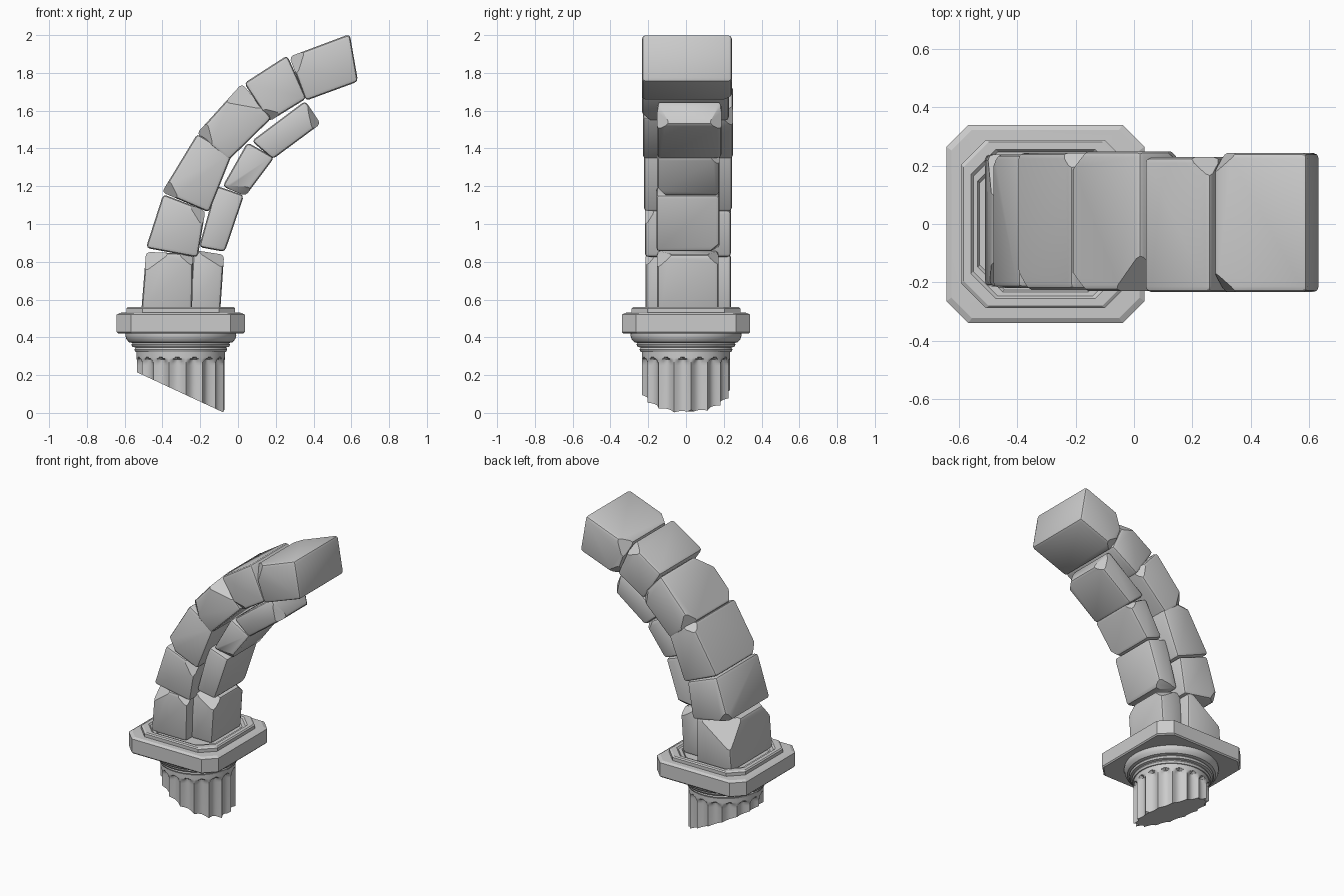
import bpy, bmesh
from math import sin, cos, pi, sqrt
from mathutils import Vector

if "Cube" in bpy.data.objects:
    bpy.data.objects.remove(bpy.data.objects["Cube"])

CX = -0.303  # column axis


def finish(name, bm, angle=0.5):
    bmesh.ops.recalc_face_normals(bm, faces=bm.faces)
    me = bpy.data.meshes.new(name)
    bm.to_mesh(me)
    bm.free()
    ob = bpy.data.objects.new(name, me)
    bpy.context.collection.objects.link(ob)
    bpy.ops.object.select_all(action='DESELECT')
    ob.select_set(True)
    bpy.context.view_layer.objects.active = ob
    bpy.ops.object.shade_smooth_by_angle(angle=angle)
    return ob


def cut(bm, point, normal):
    bmesh.ops.bisect_plane(bm, geom=bm.verts[:] + bm.edges[:] + bm.faces[:],
                           plane_co=point, plane_no=normal, clear_outer=True)
    bmesh.ops.holes_fill(bm, edges=[e for e in bm.edges if e.is_boundary])


def loft(rings):
    bm = bmesh.new()
    vs = [[bm.verts.new(p) for p in ring] for ring in rings]
    n = len(vs[0])
    for a, b in zip(vs, vs[1:]):
        for i in range(n):
            j = (i + 1) % n
            bm.faces.new((a[i], a[j], b[j], b[i]))
    bm.faces.new(vs[0][::-1])
    bm.faces.new(vs[-1])
    return bm


def octagon(h, c, z):
    pts = [(h, c - h), (h, h - c), (h - c, h), (c - h, h),
           (-h, h - c), (-h, c - h), (c - h, -h), (h - c, -h)]
    return [(CX + x, y, z) for x, y in pts]


def circle(r, z, n=64):
    return [(CX + r * cos(2 * pi * i / n), r * sin(2 * pi * i / n), z) for i in range(n)]


def fluted(r, z, flutes=16, k=8):
    # flutes end in round arches near the top of the shaft
    w = 0 if z >= 0.29 else 1 if z <= 0.25 else sqrt(1 - ((z - 0.25) / 0.04) ** 2)
    ring = []
    for i in range(flutes * k):
        t = 2 * (i % k) / k - 1
        d = 0.024 * max(0, 1 - (t / w) ** 2) if w > 0 else 0
        a = 2 * pi * (i + 0.3 * k) / (flutes * k)
        ring.append((CX + (r - d) * cos(a), (r - d) * sin(a), z))
    return ring


# Broken fluted shaft, sliced diagonally
bm = loft([fluted(0.234, z) for z in (-0.06, 0.25, 0.262, 0.274, 0.283, 0.289, 0.295, 0.335)])
cut(bm, (-0.535, 0, 0.215), Vector((-0.202, 0, -0.435)))
cut(bm, (-0.085, 0, 0.006), Vector((0.6, 0.1, -1)))
finish("fluted_shaft", bm)

# Turned capital rings
profile = [(0.22, 0.32), (0.24, 0.322), (0.246, 0.335), (0.24, 0.346), (0.256, 0.35),
           (0.262, 0.362), (0.255, 0.37), (0.274, 0.374), (0.288, 0.39), (0.294, 0.41),
           (0.292, 0.425)]
finish("capital_rings", loft([circle(r, z) for r, z in profile]))

# Chamfered slab with raised rim and shallow tray
slab = [(0.332, 0.075, 0.42), (0.339, 0.075, 0.428), (0.339, 0.075, 0.52), (0.322, 0.07, 0.53),
        (0.288, 0.085, 0.531), (0.288, 0.085, 0.553), (0.280, 0.085, 0.56),
        (0.255, 0.085, 0.56), (0.247, 0.085, 0.55), (0.232, 0.085, 0.549), (0.225, 0.085, 0.538)]
finish("capital_slab", loft([octagon(*s) for s in slab]), 0.3)


# Stones: side-view quad (bottom-outer, top-outer, top-inner, bottom-inner) and depth range;
# chips: (corner, y side, size)
def stone(name, quad, y0, y1, chips=(), bevel=0.02):
    c = Vector((sum(p[0] for p in quad) / 4, (y0 + y1) / 2, sum(p[1] for p in quad) / 4))
    bm = loft([[c + (Vector((x, y, z)) - c) * 1.015 for x, z in quad] for y in (y0, y1)])
    corners = [v.co.copy() for v in bm.verts]
    bmesh.ops.recalc_face_normals(bm, faces=bm.faces)
    bmesh.ops.bevel(bm, geom=bm.edges[:], offset=bevel, segments=2, profile=0.5,
                    affect='EDGES', clamp_overlap=True)
    for i, side, size in chips:
        p = corners[i + (4 if side > 0 else 0)]
        n = (p - c)
        n.y *= 0.8
        if side == 0:
            n.y = 0
        n.normalize()
        cut(bm, p - n * size, n)
    finish(name, bm, 0.45)


outer = [
    ([(-.51, .54), (-.485, .85), (-.24, .84), (-.245, .54)], -.21, .235, [(1, 1, .10), (1, -1, .06), (2, -1, .04)]),
    ([(-.485, .875), (-.395, 1.155), (-.175, 1.07), (-.215, .825)], -.215, .235, [(0, 1, .04), (2, -1, .04)]),
    ([(-.4, 1.17), (-.215, 1.475), (-.035, 1.365), (-.155, 1.065)], -.22, .24, [(0, -1, .05), (1, 1, .04)]),
    ([(-.215, 1.48), (.02, 1.74), (.175, 1.56), (-.05, 1.34)], -.225, .245, [(1, -1, .085), (0, 1, .05), (0, -1, .05), (2, 1, .04)]),
    ([(.035, 1.745), (.26, 1.89), (.36, 1.665), (.165, 1.545)], -.23, .225, [(1, 1, .05), (3, -1, .04)]),
    ([(.275, 1.885), (.59, 2.003), (.633, 1.755), (.36, 1.655)], -.23, .24, [(0, 1, .05), (0, -1, .05), (3, 1, .04)]),
]
inner = [
    ([(-.255, .54), (-.235, .86), (-.075, .835), (-.095, .54)], -.15, .17, [(2, 1, .04), (2, -1, .05)]),
    ([(-.205, .88), (-.115, 1.2), (.03, 1.15), (-.07, .855)], -.155, .175, [(3, 1, .035)]),
    ([(-.08, 1.2), (.05, 1.43), (.19, 1.35), (.04, 1.15)], -.15, .175, [(3, -1, .035), (2, 1, .035)]),
    ([(.075, 1.44), (.355, 1.65), (.435, 1.53), (.185, 1.345)], -.15, .185, [(2, 1, .04), (2, -1, .04)]),
]
for row, label in ((outer, "outer_stone"), (inner, "inner_stone")):
    for i, (quad, y0, y1, chips) in enumerate(row):
        stone(f"{label}_{i + 1}", quad, y0, y1, chips)
